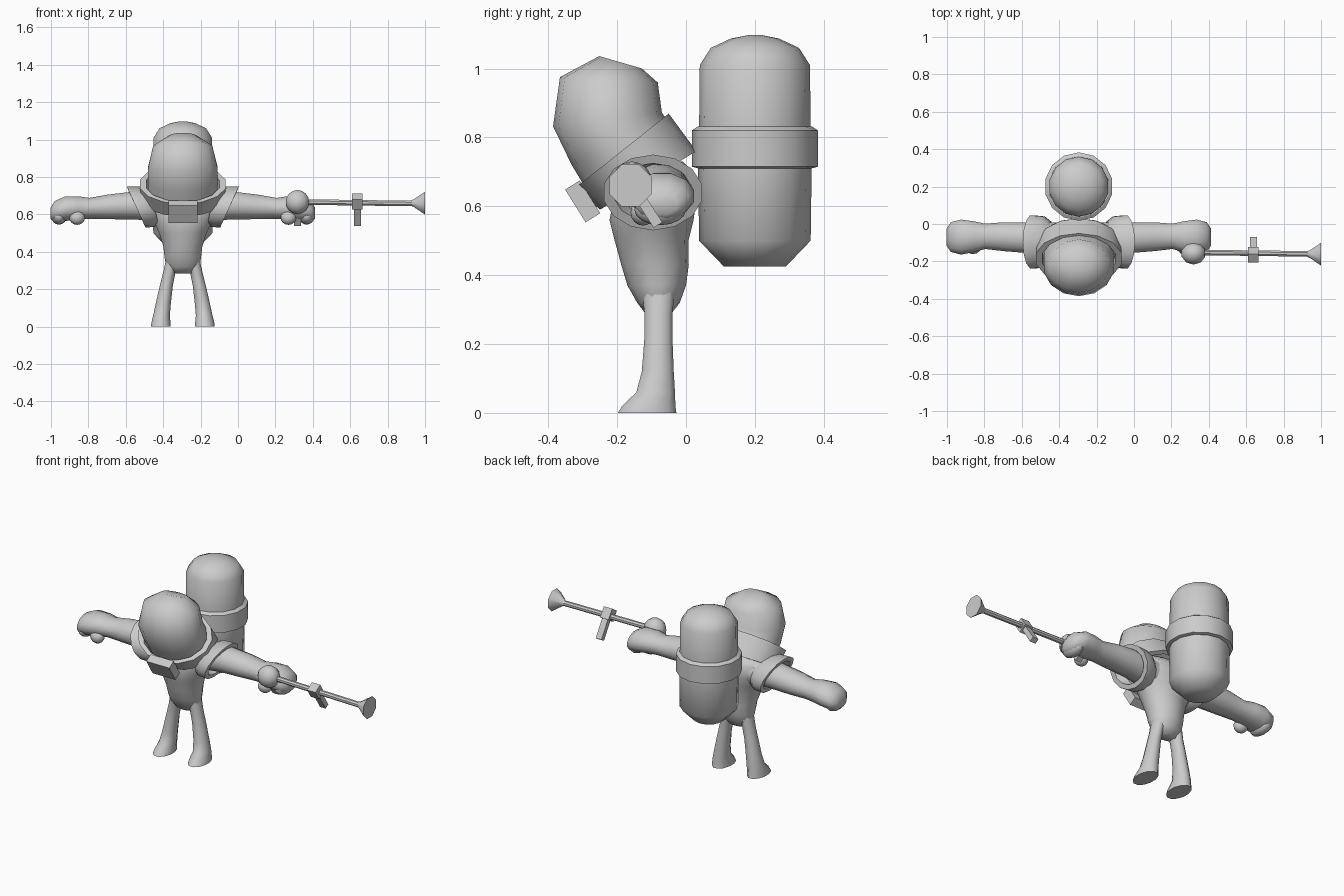
import bpy, bmesh, math
from mathutils import Vector, Matrix

CX = -0.295  # centre line of the figure
grey = bpy.data.materials.new("grey")
grey.diffuse_color = (0.6, 0.6, 0.6, 1)


def finish(name, bm, angle=40):
    bmesh.ops.recalc_face_normals(bm, faces=bm.faces)
    me = bpy.data.meshes.new(name)
    bm.to_mesh(me)
    bm.free()
    me.materials.append(grey)
    ob = bpy.data.objects.new(name, me)
    ob.location.x = CX
    bpy.context.collection.objects.link(ob)
    bpy.ops.object.select_all(action='DESELECT')
    ob.select_set(True)
    bpy.context.view_layer.objects.active = ob
    bpy.ops.object.shade_smooth_by_angle(angle=math.radians(angle))
    return ob


def loft(name, rings, n=12, cyclic=False, angle=40):
    """Skin elliptical rings given as (centre, half axis, half axis)."""
    bm = bmesh.new()
    loops = []
    for c, u, v in rings:
        c, u, v = Vector(c), Vector(u), Vector(v)
        ts = [2 * math.pi * (i + 0.5) / n for i in range(n)]
        loops.append([bm.verts.new(c + u * math.cos(t) + v * math.sin(t)) for t in ts])
    pairs = list(zip(loops, loops[1:]))
    if cyclic:
        pairs.append((loops[-1], loops[0]))
    else:
        bm.faces.new(loops[0])
        bm.faces.new(loops[-1])
    for a, b in pairs:
        for i in range(n):
            j = (i + 1) % n
            bm.faces.new((a[i], a[j], b[j], b[i]))
    return finish(name, bm, angle)


def flat(x, y, z, rx, ry):  # horizontal ring
    return (x, y, z), (rx, 0, 0), (0, ry, 0)


def upright(x, y, z, ry, rz, lean=0):  # ring across the x axis
    return (x, y, z), (0, ry, 0), (lean, 0, rz)


def tilted(y, z, rx, vy, vz):  # ring pitched toward the front
    return (0, y, z), (rx, 0, 0), (0, vy, vz)


def ball(name, centre, radii, seg=12, rings=8):
    bm = bmesh.new()
    bmesh.ops.create_uvsphere(bm, u_segments=seg, v_segments=rings, radius=1,
                              matrix=Matrix.Translation(centre) @ Matrix.Diagonal((*radii, 1)))
    return finish(name, bm, 60)


def box(name, centre, size, pitch):
    bm = bmesh.new()
    bmesh.ops.create_cube(bm, size=1, matrix=Matrix.Translation(centre)
                          @ Matrix.Rotation(math.radians(pitch), 4, 'X')
                          @ Matrix.Diagonal((*size, 1)))
    return finish(name, bm)


# Back tank: lower shell, band and domed upper shell
T = 0.2
loft("tank_lower", [flat(0, T, z, r, r) for z, r in
     ((0.425, 0.09), (0.5, 0.162), (0.72, 0.165))], 14, angle=50)
loft("tank_band", [flat(0, T, z, r, r) for z, r in
     ((0.71, 0.165), (0.715, 0.183), (0.82, 0.183), (0.832, 0.165))], 14, angle=30)
loft("tank_upper", [flat(0, T, z, r, r) for z, r in
     ((0.82, 0.162), (1.01, 0.16), (1.06, 0.128), (1.087, 0.07), (1.097, 0.02))], 14, angle=50)

# Torso
loft("torso", [flat(0, y, z, rx, ry) for y, z, rx, ry in (
    (-0.08, 0.285, 0.06, 0.035), (-0.08, 0.32, 0.092, 0.062), (-0.085, 0.37, 0.1, 0.085),
    (-0.09, 0.43, 0.107, 0.098), (-0.1, 0.5, 0.13, 0.107), (-0.1, 0.56, 0.16, 0.122),
    (-0.09, 0.62, 0.2, 0.12), (-0.08, 0.69, 0.21, 0.11), (-0.09, 0.73, 0.17, 0.08))], 14, angle=60)

# Tilted collar with its front clasp
loft("collar", [tilted(-0.11, 0.675, 0.225, 0.14, 0.085), tilted(-0.185, 0.762, 0.235, 0.135, 0.107),
                tilted(-0.185, 0.762, 0.2, 0.12, 0.095), tilted(-0.11, 0.675, 0.19, 0.12, 0.073)],
     14, cyclic=True)
box("clasp", (0, -0.3, 0.614), (0.155, 0.05, 0.112), 32)

# Helmet
loft("helmet", [tilted(-0.13, 0.69, 0.188, 0.13, 0.09), tilted(-0.19, 0.78, 0.192, 0.142, 0.06),
                tilted(-0.228, 0.852, 0.19, 0.158, 0.02), tilted(-0.224, 0.967, 0.162, 0.142, -0.008),
                tilted(-0.19, 1.018, 0.075, 0.062, -0.018)], 14, angle=60)

for side, s in (("left", -1), ("right", 1)):
    # Legs and feet
    loft(side + "_leg", [flat(s * x, y, z, rx, ry) for x, y, z, rx, ry in (
        (0.118, -0.113, 0, 0.054, 0.088), (0.117, -0.108, 0.02, 0.053, 0.08),
        (0.114, -0.088, 0.06, 0.046, 0.058), (0.105, -0.082, 0.12, 0.042, 0.048),
        (0.088, -0.08, 0.22, 0.036, 0.042), (0.072, -0.08, 0.29, 0.034, 0.042),
        (0.055, -0.08, 0.36, 0.036, 0.05))], angle=60)
    # Flared shoulder cuff
    loft(side + "_cuff", [upright(s * x, -0.096, z, ry, rz, s * l) for x, z, ry, rz, l in (
        (0.15, 0.635, 0.11, 0.09, 0.02), (0.19, 0.64, 0.14, 0.108, 0.035),
        (0.25, 0.64, 0.146, 0.11, 0.05), (0.25, 0.64, 0.115, 0.085, 0.04),
        (0.2, 0.64, 0.085, 0.075, 0.03))], 14)
    # Arm and hand
    loft(side + "_arm", [upright(s * x, y, z, ry, rz) for x, y, z, ry, rz in (
        (0.12, -0.08, 0.64, 0.09, 0.085), (0.25, -0.075, 0.648, 0.085, 0.078),
        (0.4, -0.068, 0.64, 0.08, 0.068), (0.5, -0.066, 0.632, 0.07, 0.058),
        (0.56, -0.068, 0.635, 0.085, 0.064), (0.63, -0.07, 0.63, 0.097, 0.068),
        (0.685, -0.07, 0.615, 0.082, 0.058), (0.708, -0.07, 0.605, 0.045, 0.03))], angle=60)
    ball(side + "_fingers", (s * 0.662, -0.075, 0.59), (0.042, 0.075, 0.045))
    ball(side + "_thumb", (s * 0.565, -0.125, 0.582), (0.042, 0.036, 0.038))

# Blaster: ball chamber, barrel, flared muzzle and two slanted grips
G = -CX
ball("blaster_chamber", (G + 0.318, -0.157, 0.666), (0.066, 0.06, 0.064), 10, 8)
loft("blaster_barrel", [upright(G + x, y, z, 0.016, 0.016) for x, y, z in
     ((0.34, -0.152, 0.666), (0.95, -0.16, 0.658))], 8)
loft("blaster_muzzle", [upright(G + x, -0.161, 0.66, r, r) for x, r in
     ((0.925, 0.016), (0.94, 0.022), (1.0, 0.066))], 8)
box("front_grip_mount", (G + 0.638, -0.165, 0.668), (0.056, 0.055, 0.065), 33)
for name, x in (("front_grip", 0.638), ("rear_grip", 0.318)):
    box(name, (G + x, -0.118, 0.602), (0.038, 0.03, 0.135), 33)
